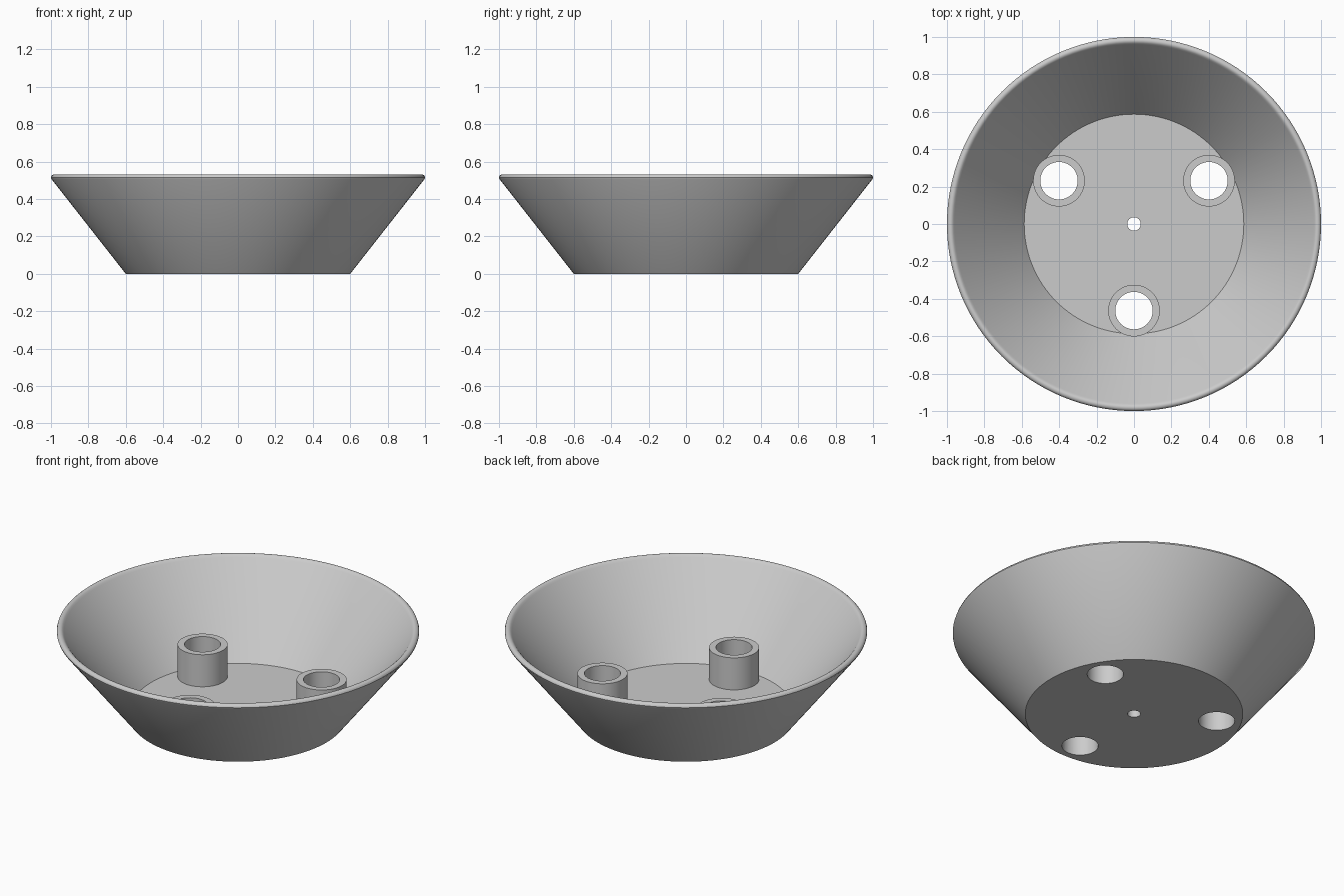
import bpy
import bmesh
from math import cos, sin, pi, radians

cube = bpy.data.objects.get("Cube")
if cube:
    bpy.data.objects.remove(cube, do_unlink=True)

FLOOR = 0.045        # floor thickness
POST_TOP = 0.24
BORE = 0.1
POST_RADIUS = 0.138
POST_RING = 0.463    # distance of the posts from the centre

grey = bpy.data.materials.new("light grey")
grey.use_nodes = True
colour = (0.6, 0.6, 0.6, 1)
grey.diffuse_color = colour
grey.node_tree.nodes["Principled BSDF"].inputs["Base Color"].default_value = colour


def lathe(name, profile, steps, closed=True, centre=(0, 0)):
    """Turn a profile of (radius, height) points about a vertical axis."""
    bm = bmesh.new()
    rings = [[bm.verts.new((r * cos(2 * pi * i / steps), r * sin(2 * pi * i / steps), z))
              for i in range(steps)] for r, z in profile]
    pairs = list(zip(rings, rings[1:]))
    if closed:
        pairs.append((rings[-1], rings[0]))
    for low, high in pairs:
        for i in range(steps):
            j = (i + 1) % steps
            bm.faces.new((low[i], low[j], high[j], high[i]))
    mesh = bpy.data.meshes.new(name)
    bm.to_mesh(mesh)
    bm.free()
    mesh.materials.append(grey)
    obj = bpy.data.objects.new(name, mesh)
    obj.location = (*centre, 0)
    bpy.context.collection.objects.link(obj)
    return obj


def activate(obj):
    bpy.ops.object.select_all(action='DESELECT')
    obj.select_set(True)
    bpy.context.view_layer.objects.active = obj


# Bowl: floor with a central drain, sloping wall and rounded rim
bowl = lathe("bowl", [
    (0.036, 0), (0.6, 0), (0.997, 0.506),
    (1.0, 0.515), (0.997, 0.524), (0.99, 0.53), (0.982, 0.532),
    (0.974, 0.531), (0.967, 0.526), (0.96, 0.518),
    (0.587, FLOOR), (0.036, FLOOR)], 128)

# Three hollow posts, with their bores cut through the floor
posts = []
for name, angle in (("front_post", -90), ("left_post", 30), ("right_post", 150)):
    a = radians(angle)
    centre = (POST_RING * cos(a), POST_RING * sin(a))
    posts.append(lathe(name, [
        (POST_RADIUS, FLOOR), (POST_RADIUS, POST_TOP),
        (BORE, POST_TOP), (BORE, FLOOR)], 64, False, centre))

    bpy.ops.mesh.primitive_cylinder_add(vertices=64, radius=BORE, depth=0.2,
                                        location=(*centre, 0))
    cutter = bpy.context.object
    cutter.name = "bore_cutter"
    cutter.hide_render = True
    cut = bowl.modifiers.new("bore", 'BOOLEAN')
    cut.operation = 'DIFFERENCE'
    cut.solver = 'EXACT'
    cut.object = cutter
    activate(bowl)
    bpy.ops.object.modifier_apply(modifier=cut.name)
    bpy.data.objects.remove(cutter, do_unlink=True)

# Smooth curved faces, keep the edges crisp
for obj in [bowl] + posts:
    activate(obj)
    bpy.ops.object.shade_smooth_by_angle(angle=radians(35))
